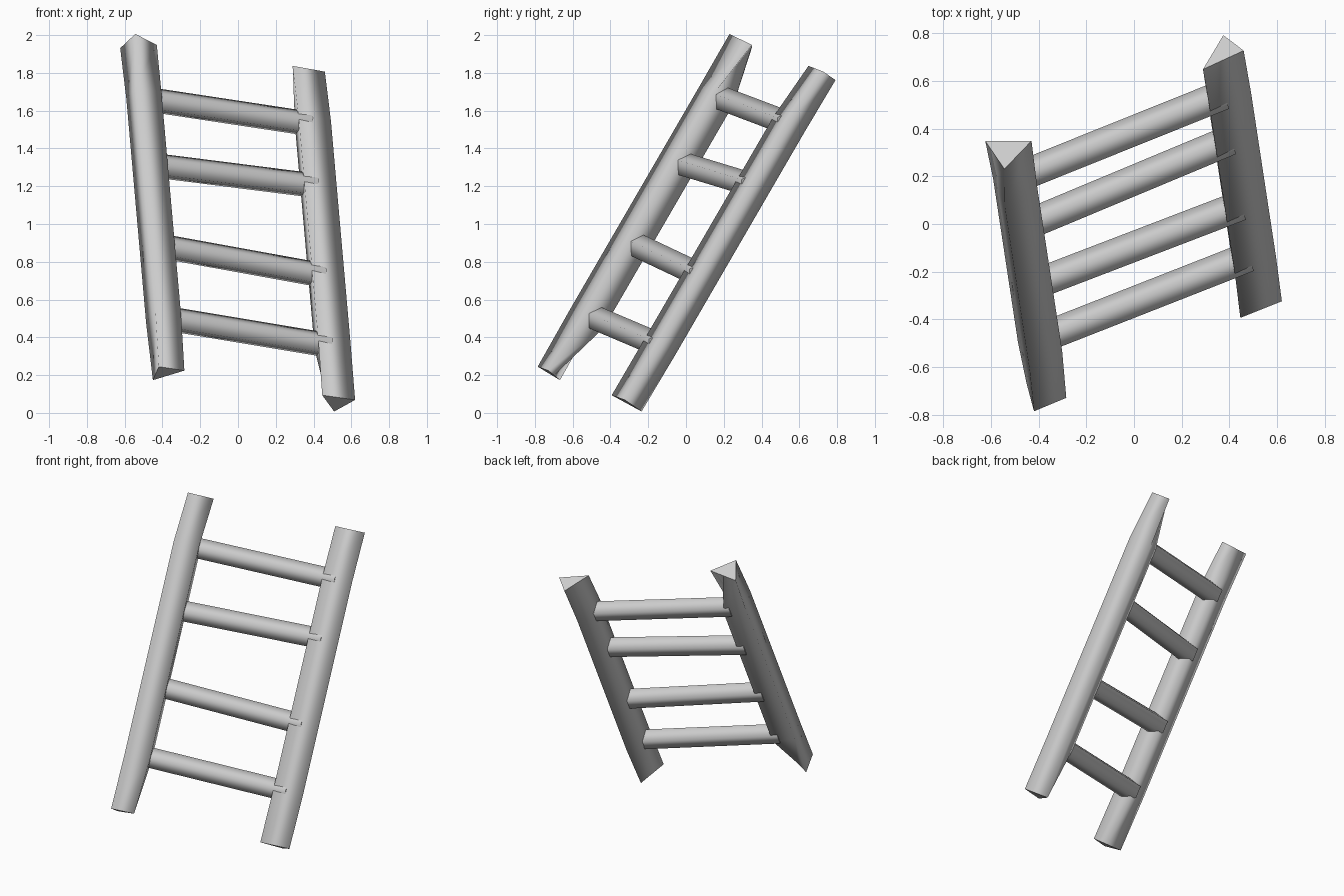
import bpy, bmesh, math
from mathutils import Vector

if "Cube" in bpy.data.objects:
    bpy.data.objects.remove(bpy.data.objects["Cube"])

# Ladder axes: along the rails, along the rungs, and out of the front
ALONG = Vector((-0.076, 0.5, 0.862)).normalized()
ACROSS = Vector((0.914, 0.38, -0.14))
ACROSS = (ACROSS - ALONG * ACROSS.dot(ALONG)).normalized()
OUT = ACROSS.cross(ALONG)


def place(s, r, n):
    return ALONG * s + ACROSS * r + OUT * n


def loft(name, rings):
    """Skin equal-length rings, smooth sides and flat end caps."""
    bm = bmesh.new()
    loops = [[bm.verts.new(p) for p in ring] for ring in rings]
    for a, b in zip(loops, loops[1:]):
        for i in range(len(a)):
            j = (i + 1) % len(a)
            bm.faces.new((a[i], a[j], b[j], b[i])).smooth = True
    bm.faces.new(loops[0])
    bm.faces.new(loops[-1])
    bmesh.ops.recalc_face_normals(bm, faces=bm.faces)
    mesh = bpy.data.meshes.new(name)
    bm.to_mesh(mesh)
    bm.free()
    obj = bpy.data.objects.new(name, mesh)
    bpy.context.collection.objects.link(obj)
    return obj


def rail(name, bottom, middle, top):
    """Rough post: triangular ends swelling to four sides between the rungs."""
    def end(tri):
        a, b, c = tri
        return [a, b, c, ((a[0] + c[0]) / 2, (a[1] + c[1]) / 2)]
    stations = [(-0.15, end(bottom)), (0.2, middle), (1.57, middle), (1.887, end(top))]
    return loft(name, [[place(s, r, n) for r, n in sec] for s, sec in stations])


# Side rails, as (across, out) sections
rail("left_rail",
     [(-0.69, 0.424), (-0.716, 0.563), (-0.568, 0.563)],
     [(-0.70, 0.424), (-0.71, 0.57), (-0.55, 0.545), (-0.555, 0.415)],
     [(-0.708, 0.42), (-0.69, 0.58), (-0.533, 0.505)])
rail("right_rail",
     [(0.245, 0.529), (0.434, 0.532), (0.375, 0.389)],
     [(0.25, 0.53), (0.44, 0.525), (0.387, 0.39), (0.28, 0.415)],
     [(0.254, 0.504), (0.444, 0.496), (0.397, 0.39)])

# Rungs: five-sided bars, slightly uneven in spacing and tilt
for i, (s_left, s_right) in enumerate([(0.22, 0.2), (0.665, 0.63), (1.16, 1.18), (1.565, 1.56)]):
    ends = []
    for s, r, n in ((s_left, -0.60, 0.465), (s_right, 0.33, 0.475)):
        ring = []
        for k in range(5):
            a = math.tau * k / 5
            ring.append(place(s + 0.068 * math.sin(a), r, n + 0.068 * math.cos(a)))
        ends.append(ring)
    loft(f"rung_{i + 1}", ends)
